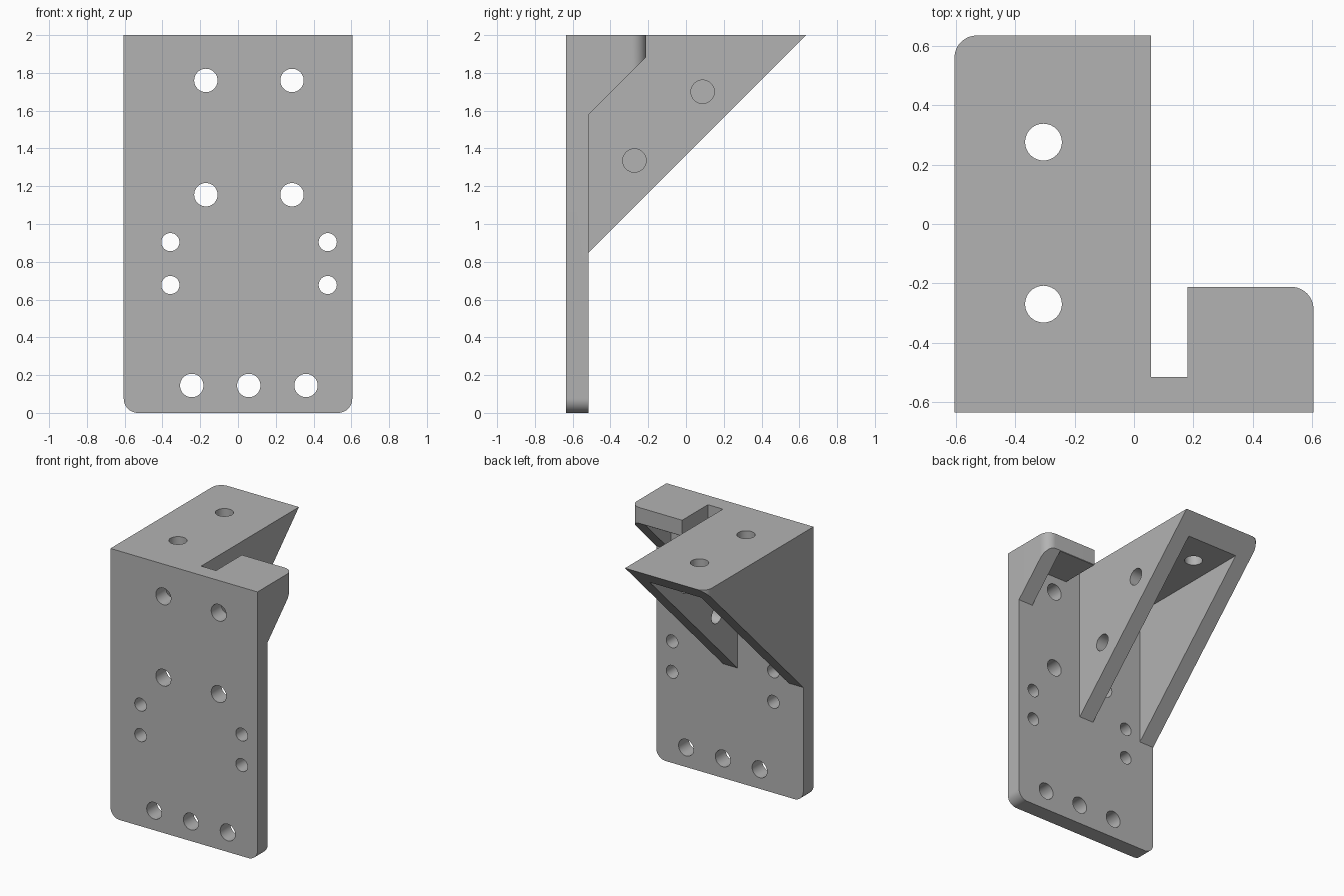
import bpy, bmesh, math
from mathutils import Matrix, Vector

if "Cube" in bpy.data.objects:
    bpy.data.objects.remove(bpy.data.objects["Cube"])

HALF_W, FRONT, PLATE_BACK, TOP = 0.605, -0.635, -0.515, 2.0
WALL, RADIUS = 0.12, 0.075
SHELF_BOTTOM = TOP - WALL

grey = bpy.data.materials.new("plain grey")
grey.use_nodes = True
grey.diffuse_color = (0.45, 0.45, 0.45, 1)
grey.node_tree.nodes["Principled BSDF"].inputs["Base Color"].default_value = (0.45, 0.45, 0.45, 1)


def to_object(name, bm):
    bmesh.ops.recalc_face_normals(bm, faces=bm.faces)
    mesh = bpy.data.meshes.new(name)
    bm.to_mesh(mesh)
    bm.free()
    mesh.materials.append(grey)
    obj = bpy.data.objects.new(name, mesh)
    bpy.context.collection.objects.link(obj)
    return obj


def box(x, y, z):
    """Box mesh between the given (low, high) limits on each axis."""
    bm = bmesh.new()
    bmesh.ops.create_cube(bm, size=1)
    for v in bm.verts:
        v.co = [lim[0] if c < 0 else lim[1] for c, lim in zip(v.co, (x, y, z))]
    return bm


def round_edges(bm, test):
    """Round the edges whose two ends both pass the test."""
    edges = [e for e in bm.edges if all(test(v.co) for v in e.verts)]
    bmesh.ops.bevel(bm, geom=edges, offset=RADIUS, segments=12, profile=0.5, affect='EDGES')


def combine(target, tool, operation):
    mod = target.modifiers.new(operation.lower(), 'BOOLEAN')
    mod.operation, mod.solver, mod.object = operation, 'EXACT', tool
    bpy.context.view_layer.objects.active = target
    bpy.ops.object.modifier_apply(modifier=mod.name)
    bpy.data.objects.remove(tool)


def wedge(name, x, y_end, outer_x, foot_z, pocket_x):
    """Shelf with side gussets, cut off underneath at 45 degrees and hollowed."""
    bm = box(x, (FRONT + 0.06, y_end), (0.5, TOP))
    round_edges(bm, lambda c: abs(c.x - outer_x) < 1e-4 and abs(c.y - y_end) < 1e-4)
    cut = bmesh.ops.bisect_plane(bm, geom=bm.verts[:] + bm.edges[:] + bm.faces[:],
                                 plane_co=(0, PLATE_BACK, foot_z),
                                 plane_no=Vector((0, 1, -1)).normalized(), clear_outer=True)
    rim = [g for g in cut["geom_cut"] if isinstance(g, bmesh.types.BMEdge)]
    bmesh.ops.holes_fill(bm, edges=rim)
    obj = to_object(name, bm)
    pocket = to_object("pocket_cutter", box(pocket_x, (PLATE_BACK, 1), (0, SHELF_BOTTOM)))
    combine(obj, pocket, 'DIFFERENCE')
    return obj


# Mounting plate with rounded lower corners
bm = box((-HALF_W, HALF_W), (FRONT, PLATE_BACK), (0, TOP))
bottom_edges = [e for e in bm.edges if all(v.co.z < 0.01 for v in e.verts)
                and abs(e.verts[0].co.x - e.verts[1].co.x) < 0.01]
bmesh.ops.bevel(bm, geom=bottom_edges, offset=RADIUS, segments=12, profile=0.5, affect='EDGES')
bracket = to_object("mounting_bracket", bm)

# Large two-gusset shelf and small one-gusset shelf
large_inner, small_inner = 0.057, 0.18
large = wedge("large_shelf", (-HALF_W, large_inner), -FRONT, -HALF_W, 0.85,
              (-HALF_W + WALL, large_inner - WALL))
small = wedge("small_shelf", (small_inner, HALF_W), -0.212, HALF_W, 1.58,
              (small_inner - 0.1, HALF_W - WALL))
for shelf in (large, small):
    combine(bracket, shelf, 'UNION')

# Bolt holes: through the plate, the large shelf and its inner gusset
BIG, SMALL = 0.062, 0.048
holes = [((x, -0.575, z), 'X', BIG) for x in (-0.17, 0.286) for z in (1.155, 1.76)]
holes += [((x, -0.575, z), 'X', SMALL) for x in (-0.358, 0.475) for z in (0.677, 0.904)]
holes += [((x, -0.575, 0.145), 'X', BIG) for x in (-0.245, 0.057, 0.36)]
holes += [((-0.305, y, 1.94), 'Z', BIG) for y in (-0.27, 0.276)]
holes += [((large_inner - WALL / 2, y, z), 'Y', BIG) for y, z in ((-0.273, 1.336), (0.088, 1.7))]
drills = bmesh.new()
for place, axis, radius in holes:
    bmesh.ops.create_cone(drills, cap_ends=True, segments=40, radius1=radius, radius2=radius,
                          depth=WALL + 0.04, matrix=Matrix.Translation(place)
                          @ Matrix.Rotation(math.pi / 2 if axis != 'Z' else 0, 4, axis))
combine(bracket, to_object("hole_cutter", drills), 'DIFFERENCE')

bpy.ops.object.select_all(action='DESELECT')
bracket.select_set(True)
bpy.context.view_layer.objects.active = bracket
bpy.ops.object.shade_smooth_by_angle(angle=math.radians(30))
